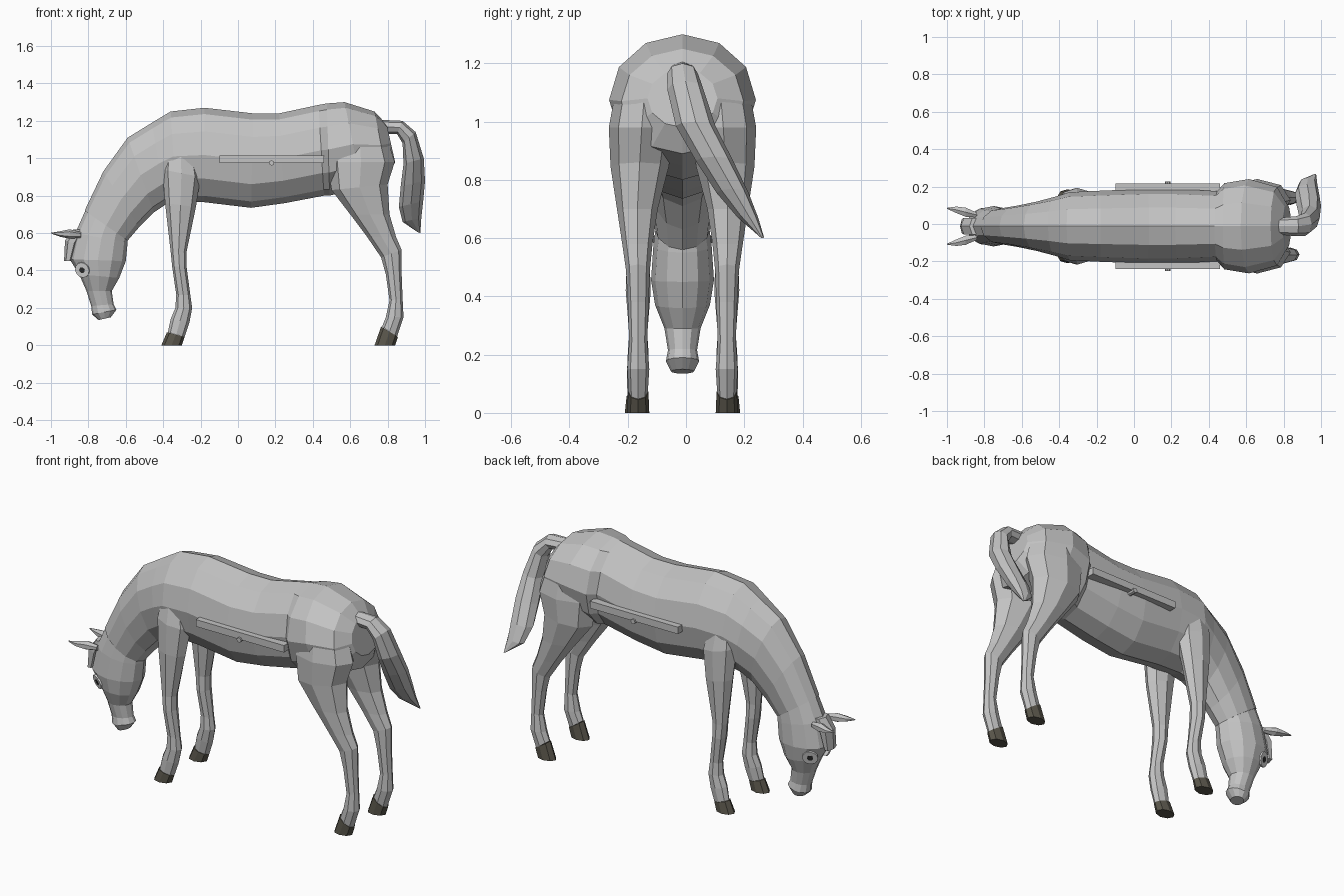
import bpy, bmesh, math
from mathutils import Vector

cube = bpy.data.objects.get("Cube")
if cube:
    bpy.data.objects.remove(cube, do_unlink=True)

MID = -0.012  # y of the body's plane of symmetry


def material(name, r, g, b):
    mat = bpy.data.materials.new(name)
    mat.use_nodes = True
    mat.diffuse_color = (r, g, b, 1)
    mat.node_tree.nodes["Principled BSDF"].inputs["Base Color"].default_value = (r, g, b, 1)
    return mat


coat = material("grey_coat", .55, .55, .55)
horn = material("dark_hoof", .1, .092, .07)
white = material("eye_white", 1, 1, 1)
black = material("eye_pupil", .03, .03, .03)


def finish(name, bm, mat):
    bmesh.ops.recalc_face_normals(bm, faces=bm.faces)
    mesh = bpy.data.meshes.new(name)
    bm.to_mesh(mesh)
    bm.free()
    mesh.materials.append(mat)
    obj = bpy.data.objects.new(name, mesh)
    bpy.context.collection.objects.link(obj)
    return obj


def loft(name, sections, sides, mat, side=1):
    """Skin oval rings; a section is two (x, z) rim points, centre y, half width."""
    bm = bmesh.new()
    rings = []
    for x_a, z_a, x_b, z_b, y, width in sections:
        a, b = Vector((x_a, 0, z_a)), Vector((x_b, 0, z_b))
        centre, half = (a + b) / 2, (a - b) / 2
        ring = []
        for i in range(sides):
            t = math.tau * i / sides
            across = Vector((0, MID + side * y + width * math.sin(t), 0))
            ring.append(bm.verts.new(centre + half * math.cos(t) + across))
        rings.append(ring)
    for lower, upper in zip(rings, rings[1:]):
        for i in range(sides):
            j = (i + 1) % sides
            bm.faces.new((lower[i], lower[j], upper[j], upper[i]))
    bm.faces.new(rings[0])
    bm.faces.new(rings[-1])
    return finish(name, bm, mat)


def box(name, low, high, mat):
    bm = bmesh.new()
    bmesh.ops.create_cube(bm, size=1)
    for v in bm.verts:
        v.co = Vector([l + (h - l) * (c + .5) for l, h, c in zip(low, high, v.co)])
    return finish(name, bm, mat)


def disc(name, centre, normal, radius, depth, mat, sides=12):
    bm = bmesh.new()
    bmesh.ops.create_cone(bm, cap_ends=True, segments=sides,
                          radius1=radius, radius2=radius, depth=depth)
    turn = Vector(normal).to_track_quat('Z', 'Y')
    for v in bm.verts:
        v.co = turn @ v.co + Vector(centre)
    return finish(name, bm, mat)


# Trunk and neck: upper rim point, lower rim point, half width
trunk = [
    (.795, 1.18, .84, .98, .12),
    (.73, 1.25, .80, .89, .21),
    (.57, 1.3, .66, .85, .252),
    (.475, 1.293, .49, .80, .23),
    (.43, 1.285, .46, .80, .188),
    (.22, 1.24, .25, .76, .198),
    (.08, 1.24, .07, .735, .2),
    (-.18, 1.27, -.18, .765, .19),
    (-.36, 1.25, -.33, .77, .182),
    (-.46, 1.19, -.39, .75, .157),
    (-.59, 1.11, -.45, .71, .132),
    (-.72, .93, -.53, .63, .11),
    (-.82, .72, -.59, .56, .097),
]
# Head down to the muzzle
head = [
    (-.79, .78, -.59, .60, .085),
    (-.87, .60, -.59, .55, .1),
    (-.9, .46, -.6, .45, .108),
    (-.85, .38, -.635, .36, .094),
    (-.81, .29, -.675, .29, .062),
    (-.785, .21, -.665, .22, .05),
    (-.78, .165, -.65, .19, .057),
    (-.745, .135, -.68, .15, .04),
]
for part, rows in (("trunk_and_neck", trunk), ("head", head)):
    loft(part, [(*row[:4], 0, row[4]) for row in rows], 12, coat)

# Legs: front rim point, back rim point, centre y, half width
fore_leg = [
    (-.38, 1.1, -.24, 1.1, .11, .05),
    (-.405, .94, -.2, .9, .13, .075),
    (-.39, .76, -.225, .74, .145, .06),
    (-.36, .5, -.275, .5, .152, .04),
    (-.352, .42, -.275, .42, .152, .043),
    (-.33, .27, -.255, .27, .152, .031),
    (-.335, .2, -.245, .2, .152, .036),
    (-.36, .14, -.26, .12, .155, .036),
    (-.375, .07, -.285, .045, .158, .031),
]
hind_leg = [
    (.54, 1.19, .7, 1.17, .09, .06),
    (.5, 1.11, .80, 1.1, .13, .1),
    (.478, .98, .838, .98, .14, .113),
    (.5, .83, .8, .86, .147, .1),
    (.6, .70, .81, .70, .155, .07),
    (.69, .58, .845, .58, .155, .052),
    (.765, .47, .875, .51, .153, .041),
    (.79, .38, .875, .38, .152, .036),
    (.81, .24, .88, .25, .152, .031),
    (.79, .15, .885, .15, .152, .038),
    (.77, .1, .85, .045, .152, .033),
]
fore_hoof = [(-.38, .07, -.285, .045, .158, .034), (-.41, 0, -.3, 0, .158, .04)]
hind_hoof = [(.765, .1, .855, .045, .152, .035), (.73, 0, .84, 0, .152, .038)]
# Ears: upper rim point, lower rim point, centre y, half width
ear = [
    (-.84, .605, -.84, .575, .06, .015),
    (-.9, .62, -.9, .57, .075, .028),
    (-.95, .61, -.95, .58, .088, .02),
    (-1, .602, -1, .598, .096, .003),
]

for label, s in (("near", -1), ("far", 1)):
    loft(label + "_fore_leg", fore_leg, 8, coat, s)
    loft(label + "_hind_leg", hind_leg, 8, coat, s)
    loft(label + "_fore_hoof", fore_hoof, 8, horn, s)
    loft(label + "_hind_hoof", hind_hoof, 8, horn, s)
    loft(label + "_ear", ear, 6, coat, s)
    # Eye plates facing outward, forward and a little down
    out = Vector((-.45, s * .85, -.28))
    spot = Vector((-.832, MID + s * .073, .403))
    disc(label + "_eye_white", spot, out, .042, .009, white)
    disc(label + "_eye_pupil", spot + out * .002, out, .016, .009, black)
    # Side rail with its small peg
    rail = sorted((MID + s * .16, MID + s * .228))
    box(label + "_side_rail", (-.1, rail[0], .975), (.46, rail[1], 1.015), coat)
    disc(label + "_rail_peg", (.18, MID + s * .21, .975), (0, s, 0), .014, .056, coat, 8)

# Forelock between the ears
lock = [(-.88, .62, -.82, .62, 0, .05), (-.925, .56, -.86, .54, 0, .052),
        (-.93, .45, -.89, .45, 0, .045)]
loft("forelock", lock, 6, coat)

# Tail swept to the far side
tail = [
    (.77, 1.205, .78, 1.13, 0, .045),
    (.88, 1.2, .85, 1.13, 0, .053),
    (.95, 1.14, .88, 1.08, .01, .062),
    (.993, 1.0, .885, .97, .045, .068),
    (1, .88, .87, .85, .11, .064),
    (.99, .77, .86, .74, .172, .055),
    (.98, .68, .88, .66, .225, .035),
    (.975, .6, .96, .605, .274, .006),
]
loft("tail", tail, 8, coat)
